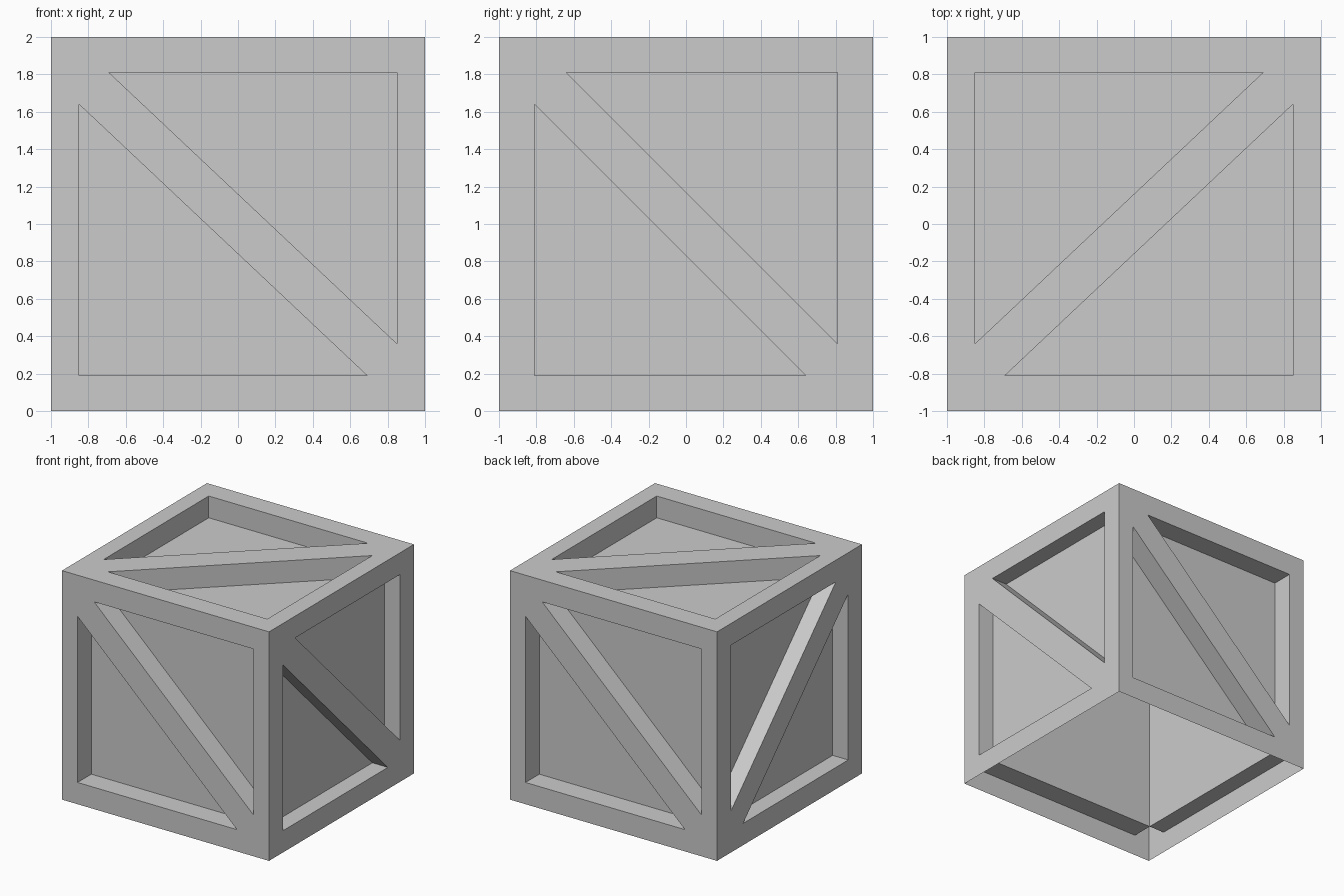
import bpy, bmesh
from mathutils import Vector

if "Cube" in bpy.data.objects:
    bpy.data.objects.remove(bpy.data.objects["Cube"])

IX, IY, IZ = 0.85, 0.81, 0.81     # half sizes of the recessed panels
X, Y, Z = Vector((1, 0, 0)), Vector((0, 1, 0)), Vector((0, 0, 1))
CENTRE = Vector((0, 0, 1))

# name, right axis, up axis, half width, half height, depth, corner cut, diagonal direction
SIDES = [
    ("front", X, Z, IX, IZ, 1 - IY, 0.16, 1),
    ("back", -X, Z, IX, IZ, 1 - IY, 0.16, 1),
    ("right", Y, Z, IY, IZ, 1 - IX, 0.17, 1),
    ("left", -Y, Z, IY, IZ, 1 - IX, 0.17, -1),
    ("top", X, Y, IX, IY, 1 - IZ, 0.16, -1),
]


def finish(bm, name):
    bmesh.ops.remove_doubles(bm, verts=bm.verts, dist=1e-4)
    mesh = bpy.data.meshes.new(name)
    bm.to_mesh(mesh)
    bm.free()
    obj = bpy.data.objects.new(name, mesh)
    bpy.context.collection.objects.link(obj)


def add_face(bm, points):
    bm.faces.new([bm.verts.new(p) for p in points])


def rect(place, w, h, d):
    return [place(a * w, b * h, d) for a, b in ((-1, -1), (1, -1), (1, 1), (-1, 1))]


shell = bmesh.new()
for name, u, v, w, h, depth, cut, flip in SIDES:
    n = u.cross(v)

    def place(a, b, d):
        return CENTRE + u * a + v * b + n * (1 - d)

    # frame border, recess walls and sunken panel (underside of crate stays open)
    outer, rim, panel = rect(place, 1, 1, 0), rect(place, w, h, 0), rect(place, w, h, depth)
    for ring_a, ring_b in ((outer, rim), (rim, panel)):
        for i in range(4):
            j = (i + 1) % 4
            add_face(shell, (ring_a[i], ring_a[j], ring_b[j], ring_b[i]))
    add_face(shell, panel)

    # diagonal brace flush with the frame
    profile = [(-w, h), (-w, h - 0.17), (w - cut, -h), (w, -h), (w, -h + 0.17), (-w + cut, h)]
    profile = [(a * flip, b) for a, b in profile]
    if flip < 0:
        profile.reverse()
    brace = bmesh.new()
    add_face(brace, [place(a, b, 0) for a, b in profile])
    for i in range(6):
        p, q = profile[i], profile[(i + 1) % 6]
        if abs(p[0] - q[0]) > 0.5:          # only the two long sides
            add_face(brace, (place(*q, 0), place(*p, 0), place(*p, depth), place(*q, depth)))
    finish(brace, name + "_brace")

finish(shell, "crate_shell")
